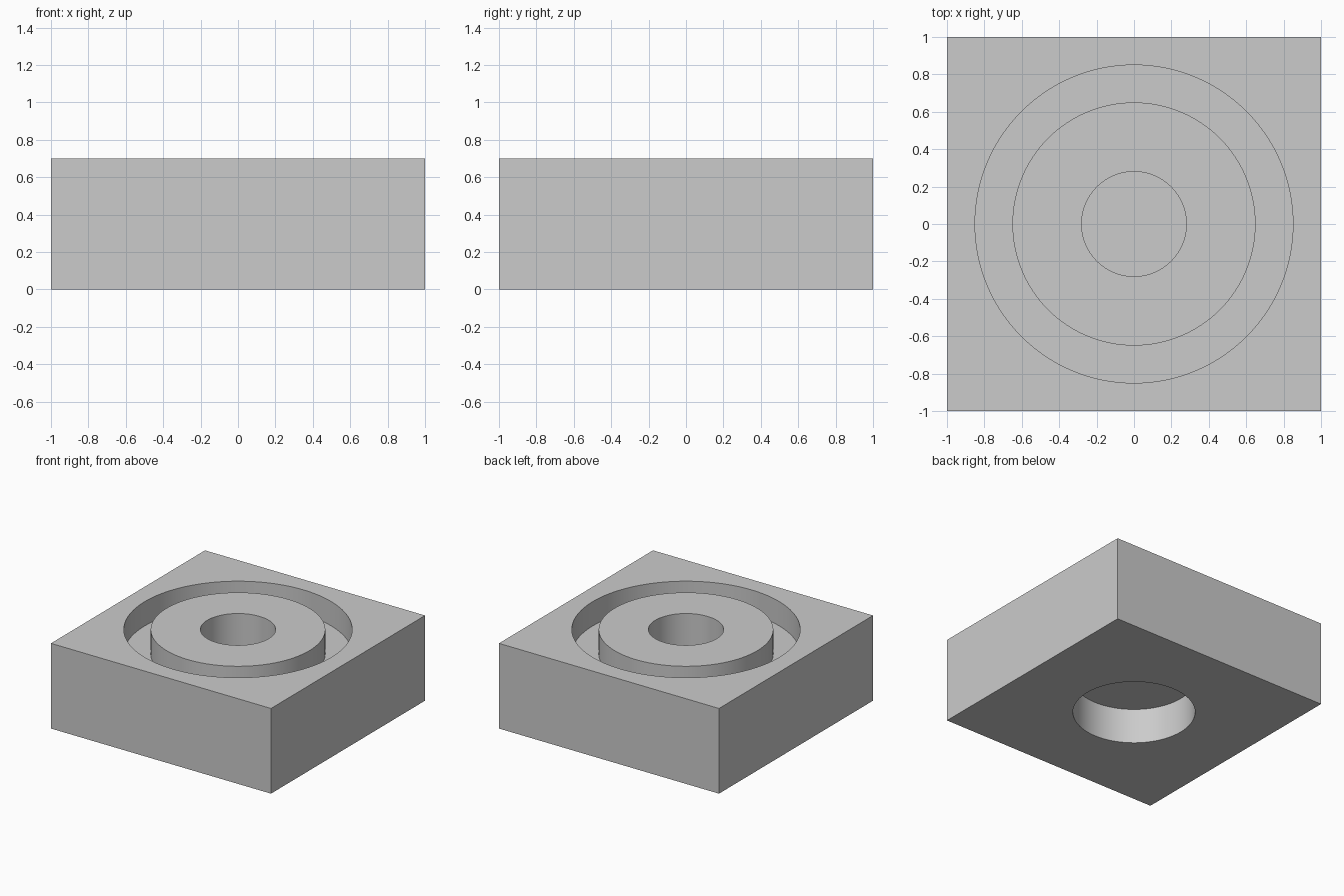
import bpy
import bmesh
import math

if "Cube" in bpy.data.objects:
    bpy.data.objects.remove(bpy.data.objects["Cube"])

HEIGHT = 0.70
SEGMENTS = 128

grey = bpy.data.materials.new("light grey")
grey.diffuse_color = (0.6, 0.6, 0.6, 1.0)
grey.use_nodes = True
grey.node_tree.nodes["Principled BSDF"].inputs["Base Color"].default_value = grey.diffuse_color


def lathe(name, profile, closed):
    """Spin a (radius, z) profile around the z axis into a closed solid."""
    bm = bmesh.new()
    verts = [bm.verts.new((r, 0, z)) for r, z in profile]
    pairs = list(zip(verts, verts[1:]))
    if closed:
        pairs.append((verts[-1], verts[0]))
    edges = [bm.edges.new(p) for p in pairs]
    bmesh.ops.spin(bm, geom=verts + edges, cent=(0, 0, 0), axis=(0, 0, 1),
                   angle=math.tau, steps=SEGMENTS)
    bmesh.ops.remove_doubles(bm, verts=bm.verts, dist=1e-4)
    bmesh.ops.recalc_face_normals(bm, faces=bm.faces)
    mesh = bpy.data.meshes.new(name)
    bm.to_mesh(mesh)
    bm.free()
    mesh.materials.append(grey)
    obj = bpy.data.objects.new(name, mesh)
    bpy.context.collection.objects.link(obj)
    obj.hide_render = True
    return obj


def bore(name, radius, z0, z1):
    return lathe(name, [(0, z0), (radius, z0), (radius, z1), (0, z1)], False)


# Square block
bpy.ops.mesh.primitive_cube_add(size=1, location=(0, 0, HEIGHT / 2))
block = bpy.context.object
block.name = "block"
block.scale = (2, 2, HEIGHT)
bpy.ops.object.transform_apply(location=True, rotation=False, scale=True)
block.data.materials.append(grey)

# Ring groove and blind centre bore in the top, wider blind bore underneath
cutters = [
    lathe("groove_cutter", [(0.65, 0.50), (0.85, 0.50), (0.85, 0.9), (0.65, 0.9)], True),
    bore("top_bore_cutter", 0.28, 0.35, 0.9),
    bore("bottom_bore_cutter", 0.46, -0.2, 0.29),
]
for cutter in cutters:
    mod = block.modifiers.new(cutter.name, 'BOOLEAN')
    mod.operation = 'DIFFERENCE'
    mod.solver = 'EXACT'
    mod.object = cutter
    bpy.ops.object.modifier_apply(modifier=mod.name)
    bpy.data.objects.remove(cutter)

# Smooth round walls, crisp rims
bpy.ops.object.shade_smooth_by_angle(angle=math.radians(30))
